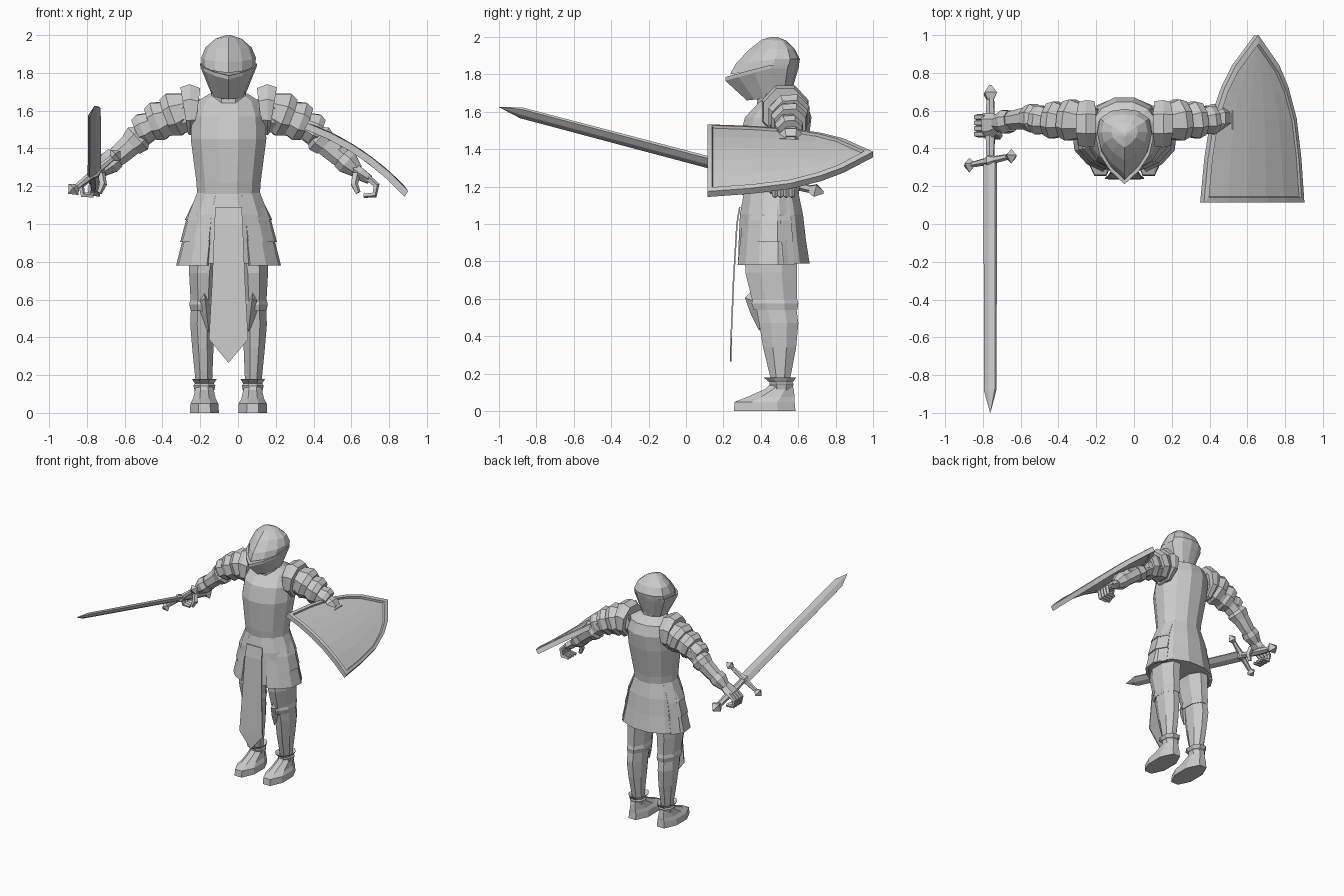
import bpy, bmesh, math
from mathutils import Vector as V

CX = -0.05                                   # body centre line
steel = bpy.data.materials.new("steel_grey")
steel.diffuse_color = (0.6, 0.6, 0.6, 1)


def finish(name, bm):
    bmesh.ops.remove_doubles(bm, verts=bm.verts, dist=0.0005)
    bmesh.ops.recalc_face_normals(bm, faces=bm.faces)
    me = bpy.data.meshes.new(name)
    bm.to_mesh(me)
    bm.free()
    me.materials.append(steel)
    ob = bpy.data.objects.new(name, me)
    bpy.context.collection.objects.link(ob)
    return ob


def loft(name, rings, caps=True, wrap=False):
    """Skin closed rings of points; wrap joins last ring to the first."""
    bm = bmesh.new()
    vs = [[bm.verts.new(p) for p in r] for r in rings]
    n = len(vs[0])
    pairs = list(zip(vs, vs[1:])) + ([(vs[-1], vs[0])] if wrap else [])
    for a, b in pairs:
        for i in range(n):
            j = (i + 1) % n
            bm.faces.new((a[i], a[j], b[j], b[i]))
    if caps and not wrap:
        bm.faces.new(vs[0])
        bm.faces.new(vs[-1])
    return finish(name, bm)


def tube(name, stations, n=8, ref=(0, 1, 0), axis=None, half=True):
    """Rings (centre, radius across, radius along ref) along a path."""
    pts = [V(s[0]) for s in stations]
    k = math.cos(math.pi / n) if half else 1
    rings = []
    for i, (p, ra, rb) in enumerate(stations):
        t = V(axis) if axis else pts[min(i + 1, len(pts) - 1)] - pts[max(i - 1, 0)]
        t.normalize()
        b = V(ref)
        b = (b - t * b.dot(t)).normalized()
        a = b.cross(t)
        ring = []
        for j in range(n):
            w = 2 * math.pi * (j + (0.5 if half else 0)) / n
            ring.append(pts[i] + a * (ra * math.cos(w) / k) + b * (rb * math.sin(w) / k))
        rings.append(ring)
    return loft(name, rings)


def stack(name, rows, n=8, x=CX):
    """Vertical form from rows of (z, y front, y back, half width)."""
    return tube(name, [((x, (f + b) / 2, z), w, (b - f) / 2) for z, f, b, w in rows],
                n, axis=(0, 0, 1))


def hull(name, pts):
    bm = bmesh.new()
    for p in pts:
        bm.verts.new(p)
    bmesh.ops.convex_hull(bm, input=bm.verts)
    return finish(name, bm)


# Breastplate, neck and skirt
stack("breastplate", [(1.14, .31, .60, .165), (1.22, .30, .61, .17), (1.45, .285, .655, .20),
                      (1.57, .315, .67, .195), (1.65, .39, .645, .165), (1.69, .41, .57, .10)], 12)
stack("neck", [(1.62, .38, .56, .09), (1.74, .38, .56, .09)])
stack("skirt", [(1.17, .31, .60, .165), (1.05, .288, .625, .212), (.92, .282, .64, .235),
                (.79, .278, .66, .262)], 12)

# Layered hip plates on each side of the skirt
for s in (-1, 1):
    for t, (z0, w0, z1, w1) in enumerate([(1.15, .172, 1.02, .236), (1.045, .222, .905, .26),
                                          (.925, .245, .78, .282)]):
        rings = []
        for deg in (-66, -45, -20, 10, 38):
            a = math.radians(deg)
            ring = []
            for z, w, d in ((z0, w0, 0), (z1, w1, 0), (z1, w1, .022), (z0, w0, .022)):
                ry = .152 + (1.17 - z) * .122 - d
                ring.append((CX + s * (w - d) * math.cos(a), .458 + ry * math.sin(a), z))
            rings.append(ring)
        loft("hip_plate", rings)

# Hanging cloth panel with a pointed end
loft("front_cloth", [[(CX - w, y, z), (CX + w, y, z), (CX + w, y + .008, z), (CX - w, y + .008, z)]
                     for z, y, w in ((1.09, .283, .07), (1.0, .268, .075), (.7, .25, .087),
                                     (.39, .237, .104), (.265, .235, .0003))])

# Helmet: pointed-oval rings
HALF = [(0, 0), (.5, .18), (.87, .4), (1, .62), (.9, .85), (.5, .97), (0, 1)]


def helm_ring(w, yf, yb, zf, zb):
    prof = HALF + [(-x, t) for x, t in HALF[-2:0:-1]]
    return [(CX + w * x, yf + t * (yb - yf), zf + (zb - zf) * min(1, t / .6)) for x, t in prof]


loft("helmet_dome", [helm_ring(*r) for r in (
    (.14, .235, .60, 1.80, 1.83), (.145, .265, .608, 1.855, 1.88), (.122, .335, .58, 1.93, 1.935),
    (.07, .405, .535, 1.985, 1.98), (.012, .46, .485, 2.0, 2.0))])
loft("helmet_visor", [helm_ring(*r) for r in (
    (.085, .325, .555, 1.66, 1.675), (.148, .21, .60, 1.765, 1.83), (.152, .21, .605, 1.785, 1.85),
    (.125, .26, .58, 1.79, 1.84))])

# Limbs, mirrored about the body centre line
for s in (-1, 1):
    def P(d, y, z):
        return (CX + s * d, y, z)

    # Shoulder collar and overlapping shoulder plates
    tube("shoulder_collar", [(P(.165, .53, 1.60), .12, .12), (P(.205, .53, 1.605), .135, .125),
                             (P(.235, .53, 1.60), .125, .115)])
    for a, b, r0, r1 in (((.21, 1.61), (.325, 1.565), .085, .118),
                         ((.30, 1.575), (.41, 1.53), .075, .105),
                         ((.39, 1.535), (.48, 1.49), .06, .082)):
        m = ((a[0] + 2 * b[0]) / 3, (a[1] + 2 * b[1]) / 3)
        tube("shoulder_plate", [(P(a[0], .54, a[1]), r0, r0), (P(m[0], .55, m[1]), r1, r1 * .93),
                                (P(b[0], .555, b[1]), r1 * .85, r1 * .8)])

    # Arm, elbow guard and gauntlet cuff
    tube("arm", [(P(.15, .52, 1.60), .10, .09), (P(.30, .55, 1.555), .085, .08),
                 (P(.42, .56, 1.50), .062, .062), (P(.50, .56, 1.435), .062, .06),
                 (P(.58, .55, 1.365), .055, .05), (P(.67, .54, 1.29), .038, .036)])
    tube("elbow_guard", [(P(.455, .56, 1.475), .055, .055), (P(.48, .56, 1.452), .078, .075),
                         (P(.515, .56, 1.42), .066, .062)])
    tube("gauntlet_cuff", [(P(.60, .545, 1.35), .058, .055), (P(.63, .54, 1.325), .062, .062),
                           (P(.68, .535, 1.28), .036, .04)])

    # Hand with curled fingers and thumb
    tube("palm", [(P(.655, .535, 1.30), .03, .035), (P(.70, .525, 1.262), .032, .055),
                  (P(.745, .52, 1.235), .024, .058)], 6)
    for i in range(4):
        y = .475 + .03 * i
        tube("finger", [(P(.735, y, 1.245), .015, .014), (P(.782, y, 1.205), .015, .014),
                        (P(.772, y, 1.155), .014, .013), (P(.715, y, 1.15), .01, .01)], 5)
    tube("thumb", [(P(.675, .49, 1.265), .018, .018), (P(.665, .465, 1.21), .017, .016),
                   (P(.685, .46, 1.165), .012, .012)], 5)

    # Thigh, shin, knee guard
    tube("thigh", [(P(.122, .455, .86), .085, .14), (P(.133, .455, .74), .076, .138),
                   (P(.135, .475, .58), .065, .118)], 8, axis=(0, 0, 1))
    tube("shin", [(P(.135, .475, .60), .062, .108), (P(.14, .495, .47), .063, .105),
                  (P(.136, .50, .34), .056, .088), (P(.13, .505, .14), .042, .045)],
         8, axis=(0, 0, 1))
    tube("knee_band", [(P(.135, .475, .60), .066, .118), (P(.135, .475, .575), .073, .125),
                       (P(.135, .478, .54), .066, .116)], 8, axis=(0, 0, 1))
    hull("knee_guard", [P(.13, .36, .65), P(.207, .43, .565), P(.105, .39, .43), P(.06, .43, .53),
                        P(.125, .315, .605), P(.115, .345, .52), P(.13, .48, .55)])

    # Ankle cuff and boot
    x = CX + s * .128
    stack("ankle_cuff", [(.11, .455, .565, .05), (.145, .445, .575, .058), (.155, .445, .57, .05),
                         (.18, .415, .588, .066), (.165, .46, .55, .045)], 8, x)
    tube("boot", [((x, .42, 0), .077, .165), ((x, .42, .05), .074, .16),
                  ((x, .452, .075), .06, .128), ((x, .50, .12), .05, .075),
                  ((x, .51, .15), .046, .055)], 8, axis=(0, 0, 1))

# Sword: points along its axis by y
G = V((.765, .176, .618))                     # guard direction


def S(y):
    return V((-.76, y, 1.335 + (.1 - y) * .264))


D = (S(-1) - S(0)).normalized()
G = (G - D * G.dot(D)).normalized()
tube("sword_blade", [(S(.34), .017, .046), (S(-.88), .014, .043), (S(-1), .0005, .0005)],
     6, ref=G, axis=D, half=False)
tube("sword_grip", [(S(.66), .019, .019), (S(.50), .024, .024), (S(.34), .019, .019)], 6, ref=G)
tube("sword_pommel", [(S(.735), .008, .008), (S(.69), .046, .046), (S(.645), .016, .016)],
     4, ref=G, half=False)
c = S(.335)
tube("sword_guard", [(c + G * k, r, r) for k, r in ((-.14, .013), (-.03, .018), (0, .032),
                                                  (.03, .018), (.14, .013))], 6, ref=D)
for s in (-1, 1):
    tube("guard_end", [(c + G * s * k, r, r) for k, r in ((.11, .008), (.145, .04), (.18, .002))],
         4, ref=D, half=False)

# Shield: curved plate with a raised rim
U, N, MID = V((.83, 0, -.56)), V((.56, 0, .83)), V((.63, 0, 1.345))
ROWS = [(.115, .32), (.35, .297), (.56, .262), (.725, .202), (.84, .138), (1.0, 0)]


def shield_pt(u, y, off):
    return MID + U * u + V((0, y, 0)) + N * (.04 * (1 - (u / .32) ** 2) - .006 + off)


def scaled(u, y, k):
    return u * k, .42 + (y - .42) * k


outline = [(f * .32, .115) for f in (-.6, -.2, .2, .6)] + [(w, y) for y, w in ROWS] \
    + [(-w, y) for y, w in ROWS[-2::-1]]
loft("shield_rim", [[shield_pt(*scaled(u, y, k), off) for k, off in
                     ((1, -.02), (1, .016), (.92, .02), (.9, .004), (.9, -.02))]
                    for u, y in outline], wrap=True)
plate = []
for y, w in ROWS:
    u, v = scaled(max(w, .0004), y, .91)
    cols = [f * u for f in (-1, -.6, -.2, .2, .6, 1)]
    plate.append([shield_pt(q, v, .005) for q in cols] + [shield_pt(q, v, -.012) for q in cols[::-1]])
loft("shield_plate", plate)

# Strap joining the shield to the forearm
tube("shield_strap", [((.47, .55, 1.40), .03, .05), ((.535, .55, 1.43), .03, .05)], 4)
